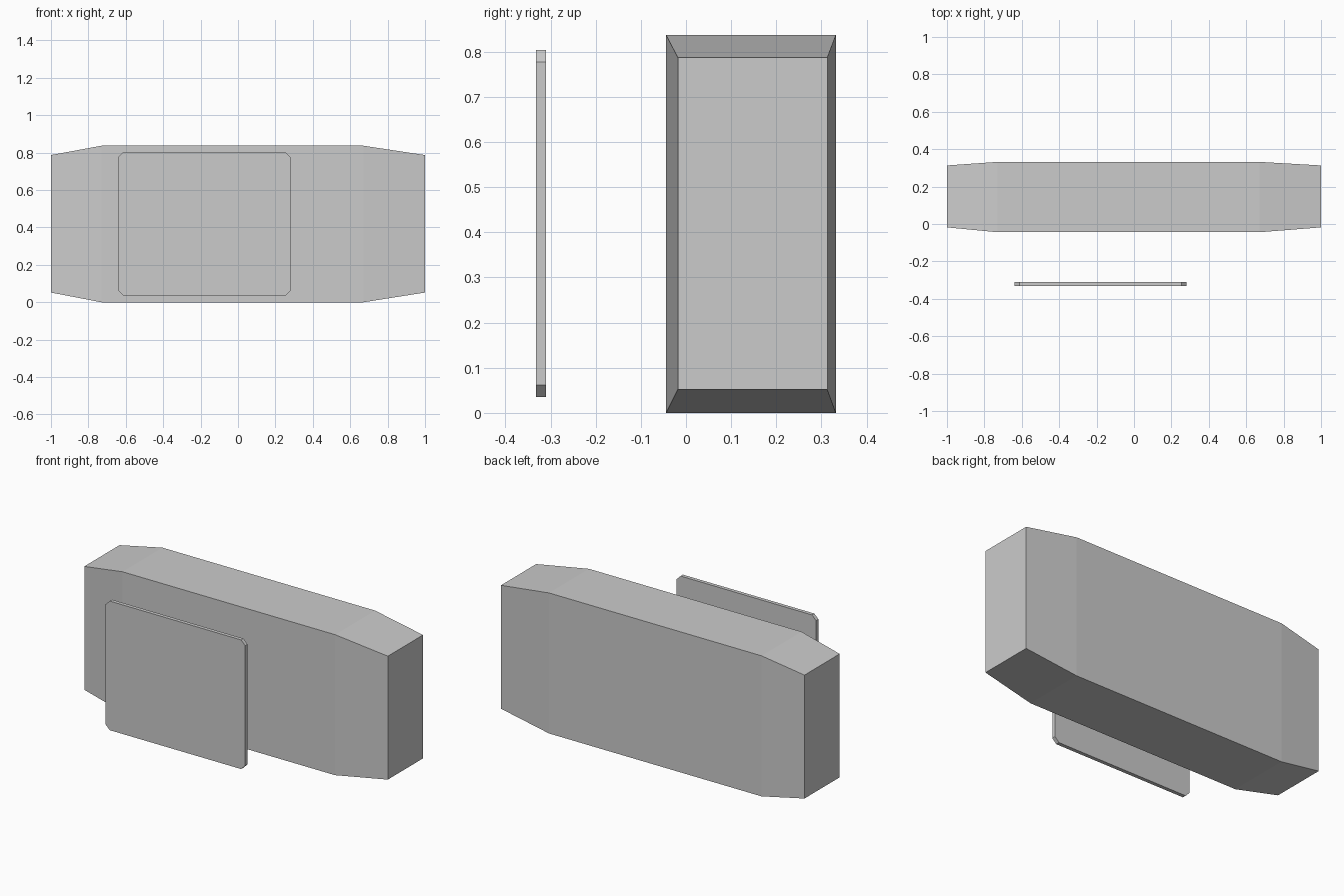
import bpy

if "Cube" in bpy.data.objects:
    bpy.data.objects.remove(bpy.data.objects["Cube"])


def loft(name, rings):
    """Closed solid joining matching rings of points, capped at both ends."""
    n = len(rings[0])
    verts = [p for ring in rings for p in ring]
    faces = [tuple(range(n))[::-1],
             tuple(range(len(verts) - n, len(verts)))]
    for r in range(len(rings) - 1):
        a, b = r * n, (r + 1) * n
        for i in range(n):
            j = (i + 1) % n
            faces.append((a + i, a + j, b + j, b + i))
    mesh = bpy.data.meshes.new(name)
    mesh.from_pydata(verts, [], faces)
    mesh.update()
    obj = bpy.data.objects.new(name, mesh)
    bpy.context.collection.objects.link(obj)
    return obj


# Main body: rectangular sections along x, tapering at both ends
def section(x, y0, y1, z0, z1):
    return [(x, y0, z0), (x, y1, z0), (x, y1, z1), (x, y0, z1)]


end = (-0.018, 0.313, 0.052, 0.787)
middle = (-0.044, 0.332, 0.0, 0.837)
loft("body", [section(-1, *end), section(-0.73, *middle),
              section(0.67, *middle), section(1, *end)])

# Thin front panel with clipped corners
x0, x1, z0, z1, c = -0.64, 0.28, 0.035, 0.804, 0.027
outline = [(x0 + c, z0), (x0, z0 + c), (x0, z1 - c), (x0 + c, z1),
           (x1 - c, z1), (x1, z1 - c), (x1, z0 + c), (x1 - c, z0)]
loft("front_panel", [[(x, y, z) for x, z in outline] for y in (-0.332, -0.31)][::-1])

# Make all normals face outward
import bmesh
for obj in bpy.context.collection.objects:
    bm = bmesh.new()
    bm.from_mesh(obj.data)
    bmesh.ops.recalc_face_normals(bm, faces=bm.faces)
    bm.to_mesh(obj.data)
    bm.free()
